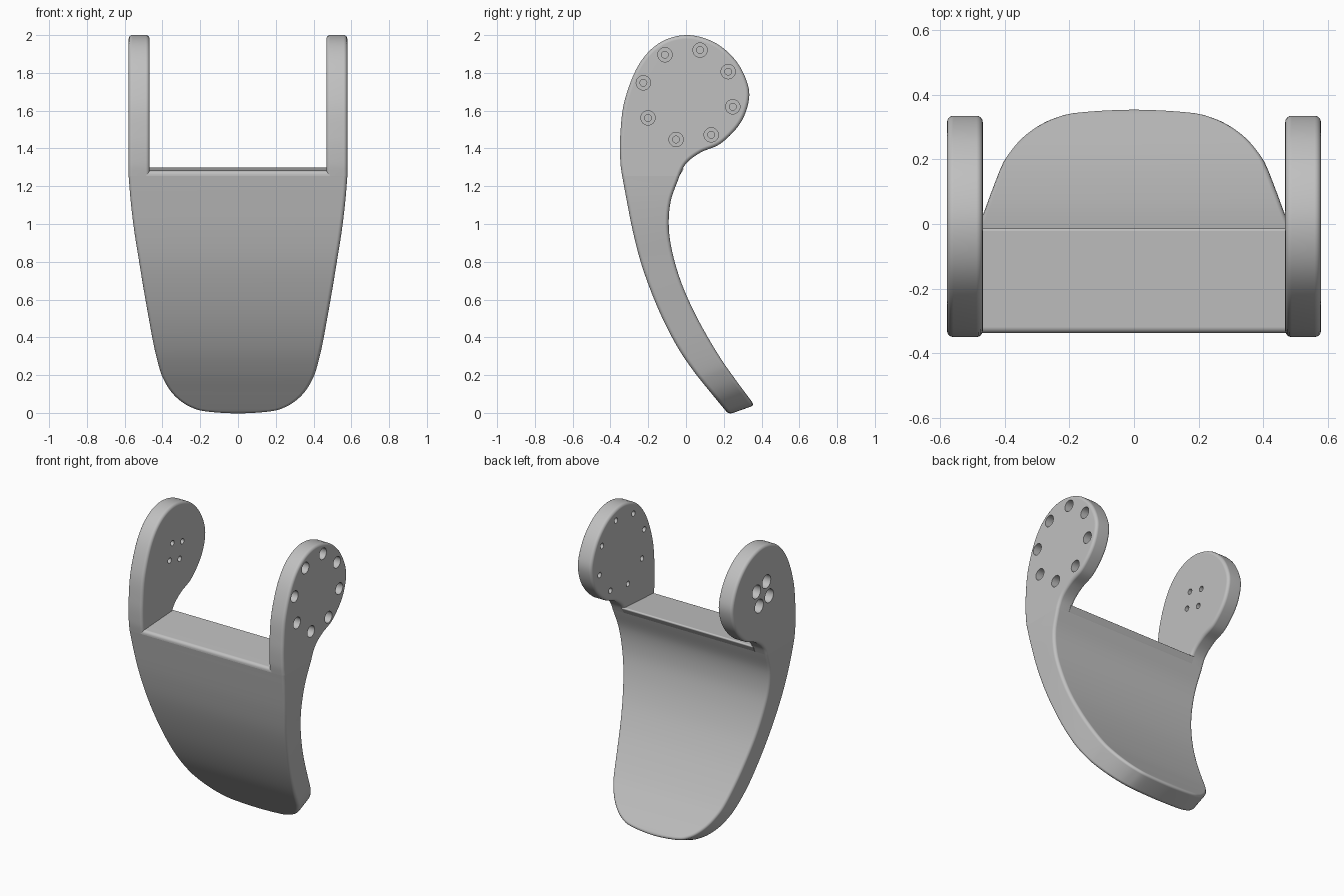
import bpy, bmesh, math
from mathutils import Vector

if "Cube" in bpy.data.objects:
    bpy.data.objects.remove(bpy.data.objects["Cube"])

grey = bpy.data.materials.new("satin_grey")
grey.use_nodes = True
grey.diffuse_color = (0.53, 0.53, 0.53, 1)
grey.node_tree.nodes["Principled BSDF"].inputs["Base Color"].default_value = (0.53, 0.53, 0.53, 1)

R = 0.02                        # edge fillet
INNER, OUTER = 0.468, 0.579     # ear faces
SEAM = 1.255                    # height where the ears meet the panel
HUB = Vector((0.011, 1.684))    # centre of the hole patterns
ARC = [math.radians(a) for a in (0, 22.5, 45, 67.5, 90)]


def spline(pts, t):
    """Catmull-Rom point at float index t."""
    t = min(max(t, 0), len(pts) - 1)
    i = min(int(t), len(pts) - 2)
    f = t - i
    b, c = pts[i], pts[i + 1]
    a = pts[i - 1] if i > 0 else 2 * b - c
    d = pts[i + 2] if i + 2 < len(pts) else 2 * c - b
    return 0.5 * (2 * b + (c - a) * f + (2 * a - 5 * b + 4 * c - d) * f ** 2
                  + (3 * b - a - 3 * c + d) * f ** 3)


def vecs(*pairs):
    return [Vector(p) for p in pairs]


def loft(bm, rings, cap_end=True):
    """Skin closed rings of points."""
    rows = [[bm.verts.new(p) for p in ring] for ring in rings]
    n = len(rows[0])
    for a, b in zip(rows, rows[1:]):
        for j in range(n):
            k = (j + 1) % n
            bm.faces.new((a[j], a[k], b[k], b[j]))
    bm.faces.new(rows[0])
    if cap_end:
        bm.faces.new(rows[-1])


def make(name, bm):
    bmesh.ops.remove_doubles(bm, verts=bm.verts, dist=1e-5)
    bmesh.ops.recalc_face_normals(bm, faces=bm.faces)
    mesh = bpy.data.meshes.new(name)
    bm.to_mesh(mesh)
    bm.free()
    obj = bpy.data.objects.new(name, mesh)
    bpy.context.collection.objects.link(obj)
    mesh.materials.append(grey)
    return obj


def activate(obj):
    bpy.ops.object.select_all(action='DESELECT')
    obj.select_set(True)
    bpy.context.view_layer.objects.active = obj


def finish(obj):
    activate(obj)
    bpy.ops.object.shade_smooth_by_angle(angle=math.radians(32))
    mod = obj.modifiers.new("even_normals", 'WEIGHTED_NORMAL')
    mod.keep_sharp = True


# Paired front and back curves of the panel (y, z), top to tip
front = vecs((-.338, SEAM), (-.313, 1.12), (-.281, .96), (-.24, .80), (-.184, .64),
             (-.115, .48), (-.037, .335), (.045, .215), (.133, .105), (.226, -.008))
back = vecs((-.034, SEAM), (-.081, 1.12), (-.091, .98), (-.07, .84), (-.025, .69),
            (.038, .545), (.11, .41), (.189, .28), (.27, .165), (.363, .04))

# Half width of the panel along its stations
outline = vecs((0, OUTER), (1, .568), (2, .549), (3, .524), (4, .498), (5, .47),
               (6, .443), (7, .412), (7.5, .389), (8, .354), (8.4, .308),
               (8.7, .252), (8.9, .175), (9, 0), (8.9, -.175))


# Curved panel
def panel():
    rings, steps, length = [], 6, 0.15
    for s in range((len(outline) - 2) * steps + 1):
        t = s / steps
        p = spline(outline, t)
        tan = spline(outline, t + .01) - spline(outline, max(t - .01, 0))
        nrm = Vector((-tan.y, tan.x * length)).normalized()
        if s == 0:
            nrm = Vector((0, 1))
        side = []
        for is_back in (False, True):
            for ang in (reversed(ARC) if is_back else ARC):
                a, b = R * (1 - math.sin(ang)), R * (1 - math.cos(ang))
                u = p.x - nrm.x * a / length
                f, k = spline(front, u), spline(back, u)
                depth = b / (k - f).length
                q = f.lerp(k, 1 - depth if is_back else depth)
                side.append((max(p.y - nrm.y * a, 0), q.x, q.y))
        rings.append(side + [(-x, y, z) for x, y, z in reversed(side)])
    bm = bmesh.new()
    loft(bm, rings, cap_end=False)
    return make("curved_panel", bm)


finish(panel())

# Slot floor between the ears, rising slightly to the back
profile = [front[0]]
for centre, radius, start, end in ((Vector((-.318, 1.262)), R, 180, 92),
                                   (Vector((-.022, 1.291)), .008, 92, -30)):
    for i in range(6):
        g = math.radians(start + (end - start) * i / 5)
        profile.append(centre + radius * Vector((math.cos(g), math.sin(g))))
profile.append(back[0])
bm = bmesh.new()
loft(bm, [[(x, p.x, p.y) for p in profile] for x in (-INNER - R, INNER + R)])
finish(make("slot_floor", bm))

# Ear outline, from the front seam over the top to the back seam
ear_pts = [front[1], front[0]] + vecs(
    (-.348, 1.34), (-.348, 1.47), (-.326, 1.65), (-.252, 1.84), (-.143, 1.957),
    (0, 2.0), (.148, 1.963), (.262, 1.867), (.325, 1.745), (.331, 1.645),
    (.285, 1.53), (.185, 1.427), (.08, 1.38), (.005, 1.325)) + [back[0], back[1]]


def ear_ring(inset):
    ring, steps = [], 7
    for s in range((len(ear_pts) - 3) * steps + 1):
        t = 1 + s / steps
        tan = (spline(ear_pts, t + .01) - spline(ear_pts, t - .01)).normalized()
        q = spline(ear_pts, t) + inset * Vector((tan.y, -tan.x))
        ring.append((q.x, max(q.y, SEAM)))
    ring[0] = (front[0].x + inset, SEAM)
    ring[-1] = (back[0].x - inset, SEAM)
    return ring


def ear(name, sign, count, radius, bore):
    """Ear plate with a circle of counterbored screw holes."""
    slices = [(INNER + R * (1 - math.sin(a)), R * (1 - math.cos(a))) for a in reversed(ARC)]
    slices += [(OUTER - R * (1 - math.sin(a)), R * (1 - math.cos(a))) for a in ARC]
    bm = bmesh.new()
    loft(bm, [[(sign * x, y, z) for y, z in ear_ring(inset)] for x, inset in slices])
    plate = make(name, bm)

    bm = bmesh.new()
    for h in range(count):
        g = math.radians(30 + 360 * h / count)
        c = HUB + radius * Vector((math.cos(g), math.sin(g)))
        rings = []
        for x, r in ((OUTER + .03, bore), (OUTER - .06, bore),
                     (OUTER - .06, .018), (INNER - .03, .018)):
            rings.append([(sign * x, c.x + r * math.cos(math.tau * i / 28),
                           c.y + r * math.sin(math.tau * i / 28)) for i in range(28)])
        loft(bm, rings)
    cutter = make("hole_cutter", bm)
    cutter.hide_render = True
    mod = plate.modifiers.new("holes", 'BOOLEAN')
    mod.operation, mod.solver, mod.object = 'DIFFERENCE', 'EXACT', cutter
    activate(plate)
    bpy.ops.object.modifier_apply(modifier=mod.name)
    bpy.data.objects.remove(cutter)
    finish(plate)


ear("left_ear", 1, 8, .245, .038)
ear("right_ear", -1, 4, .078, .045)
